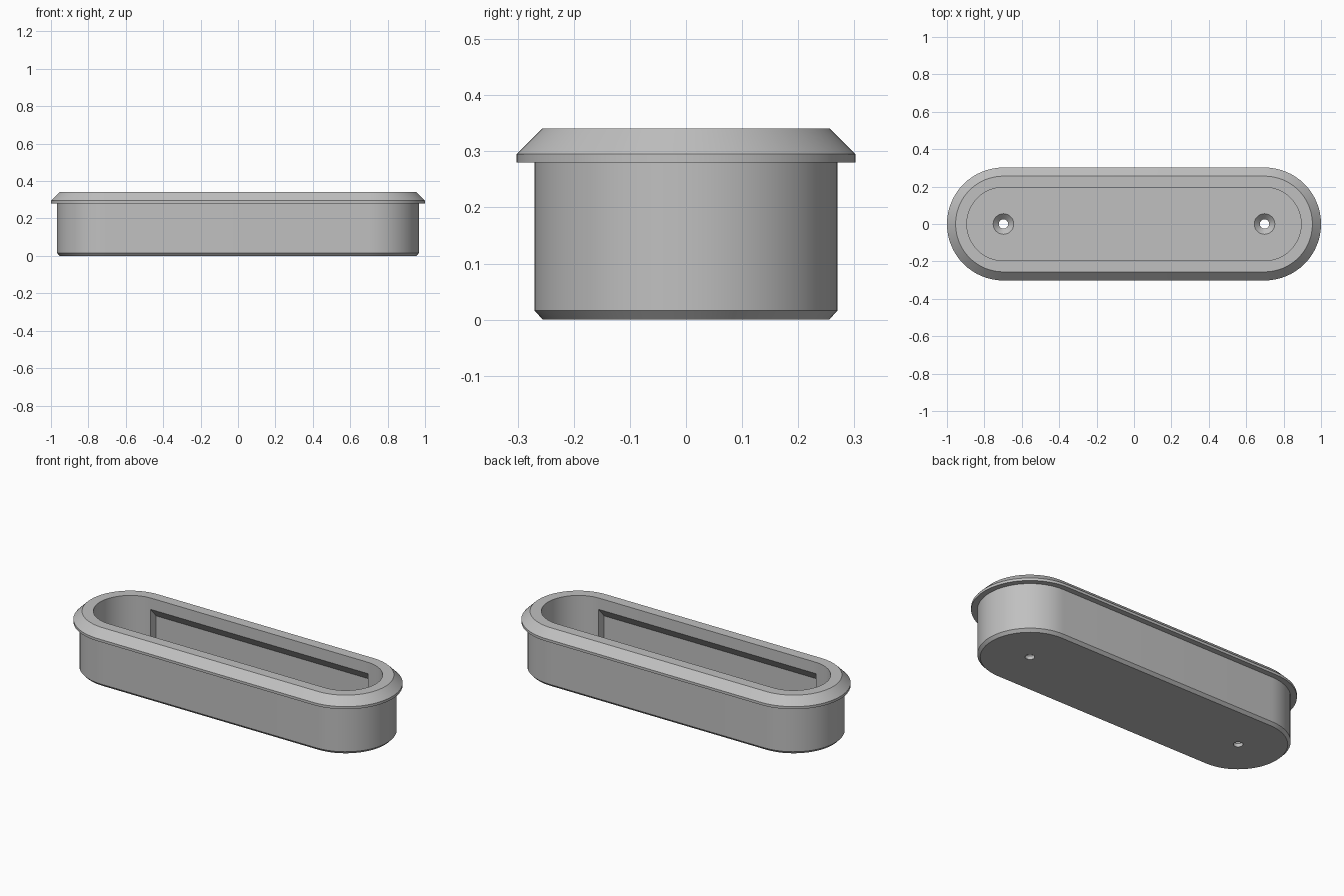
import bpy
import bmesh
from math import cos, sin, pi, radians

cube = bpy.data.objects.get("Cube")
if cube:
    bpy.data.objects.remove(cube, do_unlink=True)

HALF = 0.698     # distance from centre to each rounded end's axis
FLOOR = 0.05     # height of the pocket floor
POCKET = 0.196   # pocket half width

grey = bpy.data.materials.new("satin grey")
grey.use_nodes = True
grey.diffuse_color = (0.53, 0.53, 0.53, 1)
grey.node_tree.nodes["Principled BSDF"].inputs["Base Color"].default_value = grey.diffuse_color


def loft(name, rings):
    """Skin a list of closed point rings and cap both ends."""
    bm = bmesh.new()
    loops = [[bm.verts.new(p) for p in ring] for ring in rings]
    n = len(loops[0])
    for a, b in zip(loops, loops[1:]):
        for i in range(n):
            j = (i + 1) % n
            bm.faces.new((a[i], a[j], b[j], b[i]))
    bm.faces.new(loops[0][::-1])
    bm.faces.new(loops[-1])
    bmesh.ops.recalc_face_normals(bm, faces=bm.faces)
    mesh = bpy.data.meshes.new(name)
    bm.to_mesh(mesh)
    bm.free()
    mesh.materials.append(grey)
    obj = bpy.data.objects.new(name, mesh)
    bpy.context.collection.objects.link(obj)
    return obj


def slot_ring(r, z, steps=32):
    """Long slot outline with semicircular ends."""
    ring = []
    for side in (1, -1):
        for i in range(steps + 1):
            t = -pi / 2 + pi * i / steps
            ring.append((side * (HALF + r * cos(t)), side * r * sin(t), z))
    return ring


def circle_ring(x, r, z, steps=32):
    return [(x + r * cos(2 * pi * i / steps), r * sin(2 * pi * i / steps), z)
            for i in range(steps)]


# Shell: chamfered base, body, flange, bevelled rim and pocket
profile = [(0.255, 0), (0.27, 0.016), (0.27, 0.28), (0.302, 0.28),
           (0.302, 0.295), (0.256, 0.341), (POCKET, 0.341), (POCKET, FLOOR)]
pull = loft("recessed_pull", [slot_ring(r, z) for r, z in profile])

# Finger grooves under both long lips, with sloping roofs
half = [(0.25, FLOOR), (0.25, 0.215), (0.19, 0.281)]
section = half + [(-y, z) for y, z in reversed(half)]
cutters = [loft("groove_cutter", [[(x, y, z) for y, z in section] for x in (-0.705, 0.705)])]

# Countersunk screw holes through the floor
hole = [(0.025, -0.1), (0.025, FLOOR - 0.03), (0.065, FLOOR + 0.01)]
for x in (-HALF, HALF):
    cutters.append(loft("hole_cutter", [circle_ring(x, r, z) for r, z in hole]))

bpy.context.view_layer.objects.active = pull
pull.select_set(True)
for cutter in cutters:
    cutter.hide_render = True
    mod = pull.modifiers.new("cut", "BOOLEAN")
    mod.operation = "DIFFERENCE"
    mod.solver = "EXACT"
    mod.object = cutter
    bpy.ops.object.modifier_apply(modifier=mod.name)
    bpy.data.objects.remove(cutter, do_unlink=True)

bpy.ops.object.shade_smooth_by_angle(angle=radians(30))
